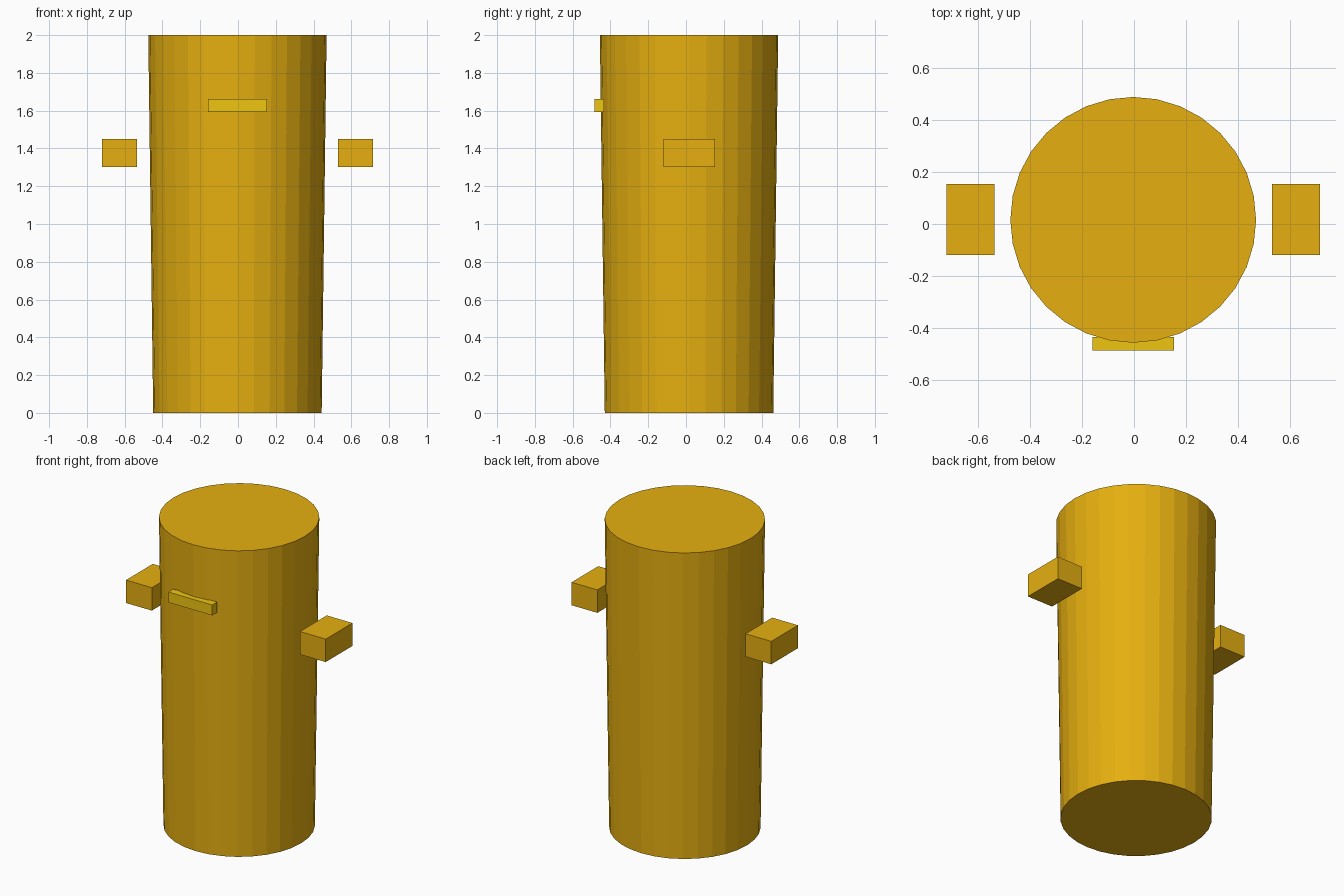
import bpy

if "Cube" in bpy.data.objects:
    bpy.data.objects.remove(bpy.data.objects["Cube"])

CX, CY = -0.003, 0.016  # shared axis of the body


def material(name, color):
    mat = bpy.data.materials.new(name)
    mat.diffuse_color = color
    mat.use_nodes = True
    mat.node_tree.nodes["Principled BSDF"].inputs["Base Color"].default_value = mat.diffuse_color
    return mat


def box(name, center, size, mat):
    bpy.ops.mesh.primitive_cube_add(size=1, location=center)
    ob = bpy.context.object
    ob.name = name
    ob.scale = size
    bpy.ops.object.transform_apply(location=False, rotation=False, scale=True)
    ob.data.materials.append(mat)
    return ob


body_mat = material("amber", (0.79, 0.43, 0.005, 1))
bar_mat = material("yellow", (0.87, 0.56, 0.005, 1))

# Body: 32-sided column, slightly wider at the top
bpy.ops.mesh.primitive_cone_add(vertices=32, radius1=0.446, radius2=0.472,
                                depth=2, location=(CX, CY, 1))
body = bpy.context.object
body.name = "body"
body.data.materials.append(body_mat)

# Floating side blocks
for name, side in (("left_block", -1), ("right_block", 1)):
    box(name, (CX + side * 0.625, 0.017, 1.376), (0.185, 0.274, 0.149), body_mat)

# Front bar, partly sunk into the body
box("front_bar", (CX, -0.460, 1.628), (0.314, 0.05, 0.068), bar_mat)
